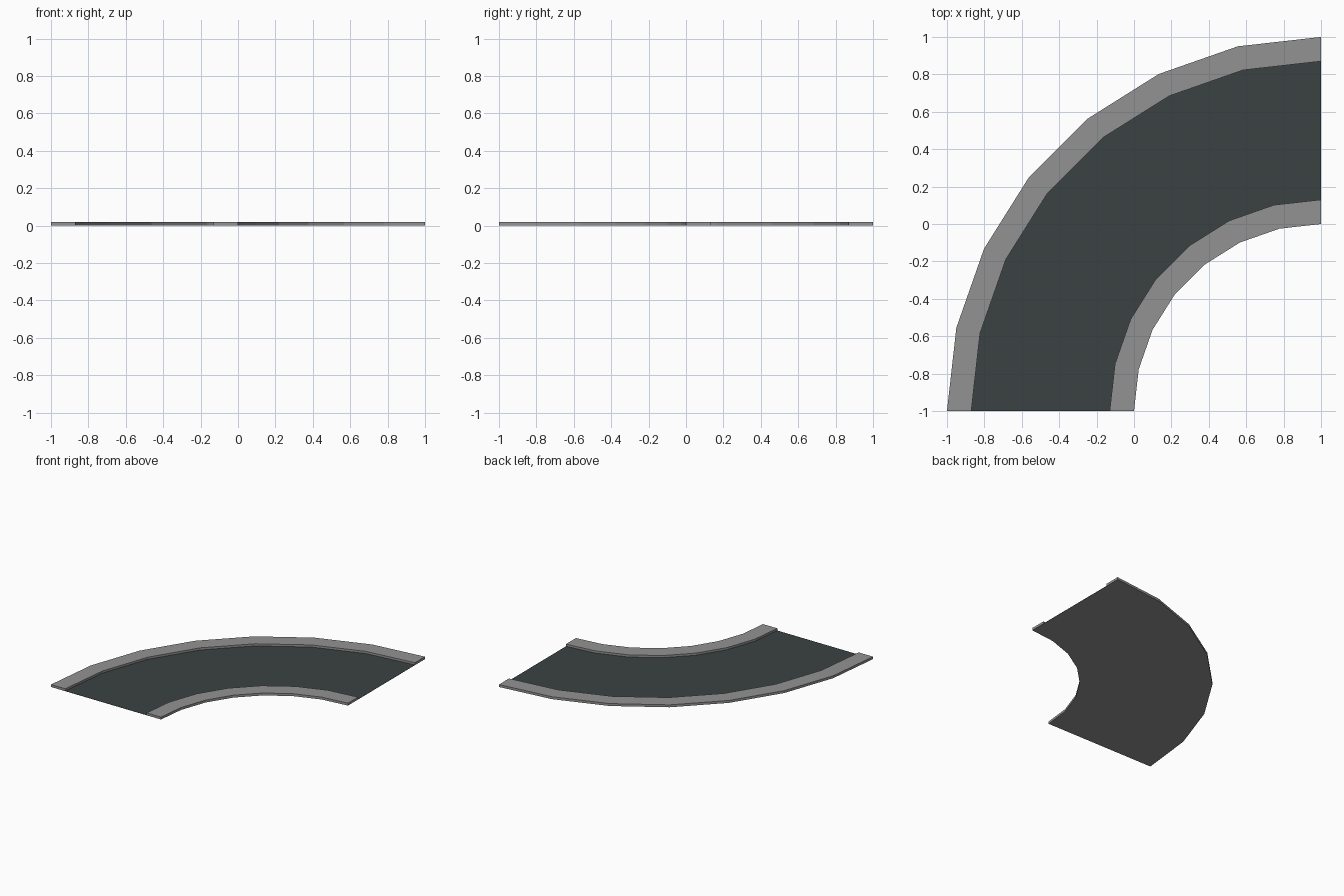
import bpy, bmesh, math

if "Cube" in bpy.data.objects:
    bpy.data.objects.remove(bpy.data.objects["Cube"])

SEGMENTS = 7            # straight pieces in the quarter turn
CENTRE = (1.0, -1.0)    # centre of the bend
KERB_TOP = 0.02
ROAD_TOP = 0.002


def material(name, rgb):
    m = bpy.data.materials.new(name)
    m.diffuse_color = (*rgb, 1.0)
    m.use_nodes = True
    m.node_tree.nodes["Principled BSDF"].inputs["Base Color"].default_value = m.diffuse_color
    return m


concrete = material("concrete grey", (0.29, 0.29, 0.29))
asphalt = material("dark asphalt", (0.044, 0.054, 0.054))


def curved_strip(name, r_in, r_out, top, mats):
    """Sweep a rectangular section through a quarter turn."""
    section = [(r_in, 0), (r_out, 0), (r_out, top), (r_in, top)]
    bm = bmesh.new()
    rings = []
    for i in range(SEGMENTS + 1):
        a = math.pi / 2 * (1 + i / SEGMENTS)
        rings.append([bm.verts.new((CENTRE[0] + r * math.cos(a),
                                    CENTRE[1] + r * math.sin(a), z))
                      for r, z in section])
    for a, b in zip(rings, rings[1:]):
        for k in range(4):
            n = (k + 1) % 4
            bm.faces.new((a[k], a[n], b[n], b[k]))
    bm.faces.new(rings[0])
    bm.faces.new(rings[-1])
    bmesh.ops.recalc_face_normals(bm, faces=bm.faces)
    # the last material covers the upward faces, the first everything else
    for f in bm.faces:
        f.material_index = len(mats) - 1 if f.normal.z > 0.5 else 0
    me = bpy.data.meshes.new(name)
    bm.to_mesh(me)
    bm.free()
    for m in mats:
        me.materials.append(m)
    ob = bpy.data.objects.new(name, me)
    bpy.context.collection.objects.link(ob)
    return ob


# Raised kerbs on both sides
curved_strip("inner_kerb", 1.0, 1.13, KERB_TOP, [concrete])
curved_strip("outer_kerb", 1.87, 2.0, KERB_TOP, [concrete])

# Thin road bed: asphalt on top, concrete below
curved_strip("road_surface", 1.13, 1.87, ROAD_TOP, [concrete, asphalt])
